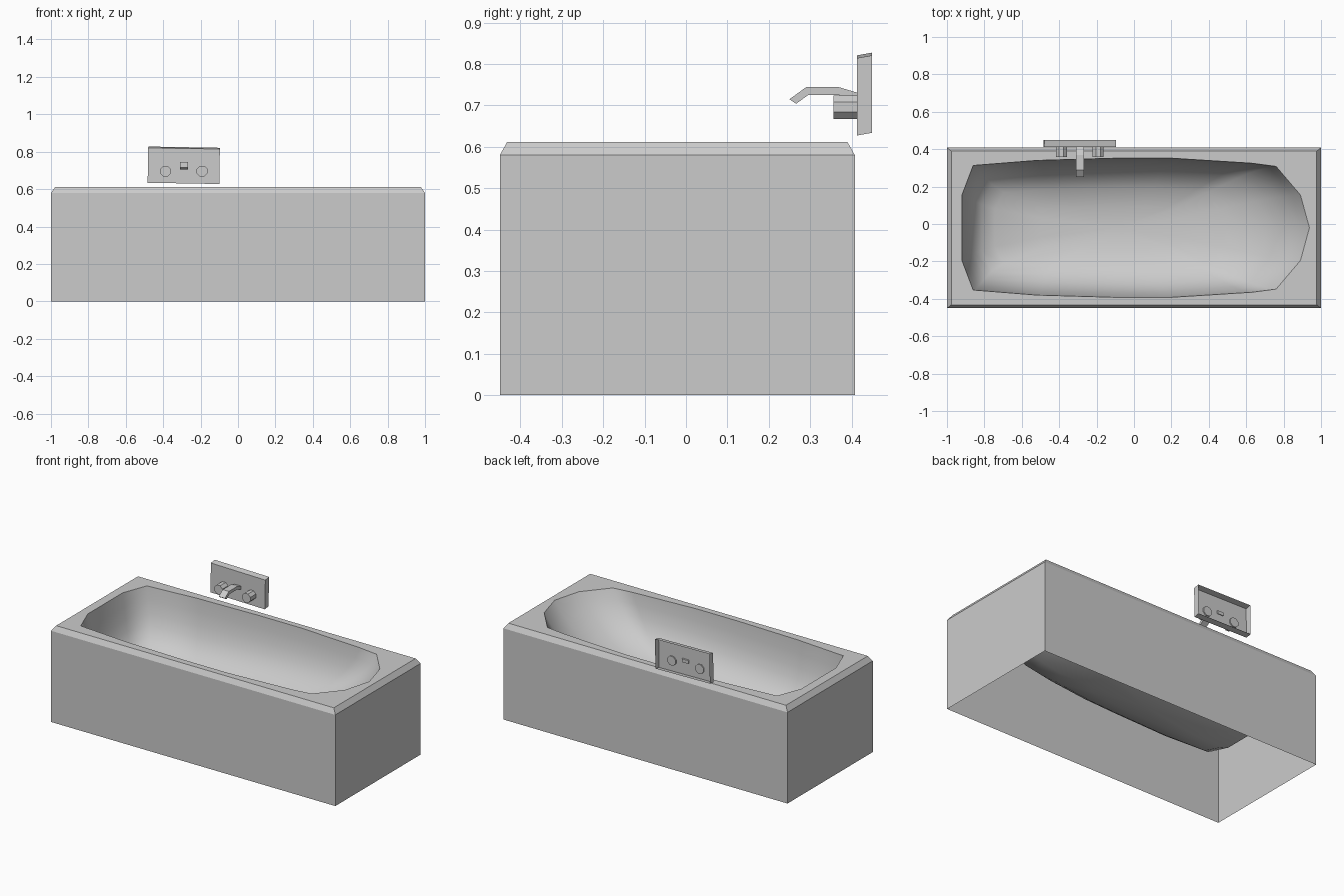
import bpy, bmesh, math
from mathutils import Matrix

if "Cube" in bpy.data.objects:
    bpy.data.objects.remove(bpy.data.objects["Cube"])


def finish(bm, name, smooth=False):
    me = bpy.data.meshes.new(name)
    for f in bm.faces:
        f.smooth = smooth
    bm.to_mesh(me)
    bm.free()
    ob = bpy.data.objects.new(name, me)
    bpy.context.collection.objects.link(ob)
    return ob


def ring(bm, pts):
    return [bm.verts.new(p) for p in pts]


def bridge(bm, a, b):
    n = len(a)
    for i in range(n):
        bm.faces.new((a[i], a[(i + 1) % n], b[(i + 1) % n], b[i]))


# basin outline: back half, mirrored across the tub's centre line
CY, RIM = -0.02, 0.612
half = [(0.938, 0), (0.89, 0.175), (0.76, 0.328), (0.63, 0.345), (0.2, 0.372),
        (-0.1, 0.372), (-0.52, 0.36), (-0.86, 0.333), (-0.92, 0.175)]
outline = half + [(x, -y) for x, y in reversed(half[1:])]


def basin_ring(z, left, right, sy):
    pts = []
    for x, y in outline:
        x *= right if x > 0 else left
        # the floor rises gently toward the backrest
        lift = 0.045 * max(0, x + 0.5) * min(1, (RIM - z) / 0.3)
        pts.append((x, CY + y * sy, z + lift))
    return pts


# tub shell: open-bottomed box with chamfered rim and a hole for the basin
def rect(z, ix, iy):
    x, y0, y1 = 1 - ix, -0.45 + iy, 0.408 - iy
    return [(x, y0, z), (x, y1, z), (-x, y1, z), (-x, y0, z)]


bm = bmesh.new()
loops = [ring(bm, rect(*r)) for r in ((0, 0, 0), (0.58, 0, 0), (RIM, 0.023, 0.018))]
for a, b in zip(loops, loops[1:]):
    bridge(bm, a, b)
lip = ring(bm, basin_ring(RIM, 1, 1, 1))
edges = []
for lp in (loops[-1], lip):
    for i in range(len(lp)):
        pair = (lp[i], lp[(i + 1) % len(lp)])
        edges.append(bm.edges.get(pair) or bm.edges.new(pair))
bmesh.ops.triangle_fill(bm, edges=edges, use_beauty=True, normal=(0, 0, 1))
bm.normal_update()
bmesh.ops.reverse_faces(bm, faces=[f for f in bm.faces if f.normal.z < -0.9])
finish(bm, "tub_shell")

# basin: steep foot end on the left, sloped backrest on the right
bm = bmesh.new()
levels = [(RIM, 1, 1, 1), (0.53, 0.985, 0.95, 0.985), (0.45, 0.97, 0.88, 0.945),
          (0.385, 0.95, 0.81, 0.89), (0.33, 0.925, 0.73, 0.81), (0.285, 0.885, 0.63, 0.7),
          (0.252, 0.81, 0.51, 0.57), (0.222, 0.55, 0.28, 0.3)]
loops = [ring(bm, basin_ring(*lv)) for lv in levels]
for a, b in zip(loops, loops[1:]):
    bridge(bm, a, b)
mid = bm.verts.new((-0.1, CY, 0.23))
last = loops[-1]
for i in range(len(last)):
    bm.faces.new((last[i], last[(i + 1) % len(last)], mid))
bm.normal_update()
bmesh.ops.reverse_faces(bm, faces=[f for f in bm.faces if f.normal.z < 0])
finish(bm, "basin", smooth=True)

# wall plate: open-backed shallow box, slightly skewed and tilted
bm = bmesh.new()
bmesh.ops.create_cube(bm, size=1, matrix=Matrix.Diagonal((0.383, 0.037, 0.187, 1)))
bm.normal_update()
bmesh.ops.delete(bm, geom=[f for f in bm.faces if f.normal.y > 0.9], context='FACES')
for v in bm.verts:
    v.co.z += 0.18 * v.co.y
bm.transform(Matrix.Translation((-0.29, 0.4315, 0.7275)) @ Matrix.Rotation(math.radians(1), 4, 'Y'))
finish(bm, "wall_plate")

# tap knobs: octagonal cylinders poking through the plate
for name, x in (("left_knob", -0.388), ("right_knob", -0.192)):
    bm = bmesh.new()
    bmesh.ops.create_cone(bm, cap_ends=True, segments=8, radius1=0.031, radius2=0.031, depth=0.063,
                          matrix=Matrix.Translation((x, 0.3885, 0.696)) @ Matrix.Rotation(math.pi / 2, 4, 'X')
                          @ Matrix.Rotation(math.pi / 8, 4, 'Z'))
    finish(bm, name)

# spout: bent side profile extruded across x
profile = [(0.42, 0.729), (0.37, 0.744), (0.29, 0.744), (0.25, 0.715),
           (0.266, 0.704), (0.295, 0.725), (0.37, 0.725), (0.42, 0.708)]
bm = bmesh.new()
a, b = (ring(bm, [(x, y, z) for y, z in profile]) for x in (-0.311, -0.267))
bridge(bm, a, b)
bm.faces.new(a)
bm.faces.new(b)
bmesh.ops.recalc_face_normals(bm, faces=bm.faces)
finish(bm, "spout")
